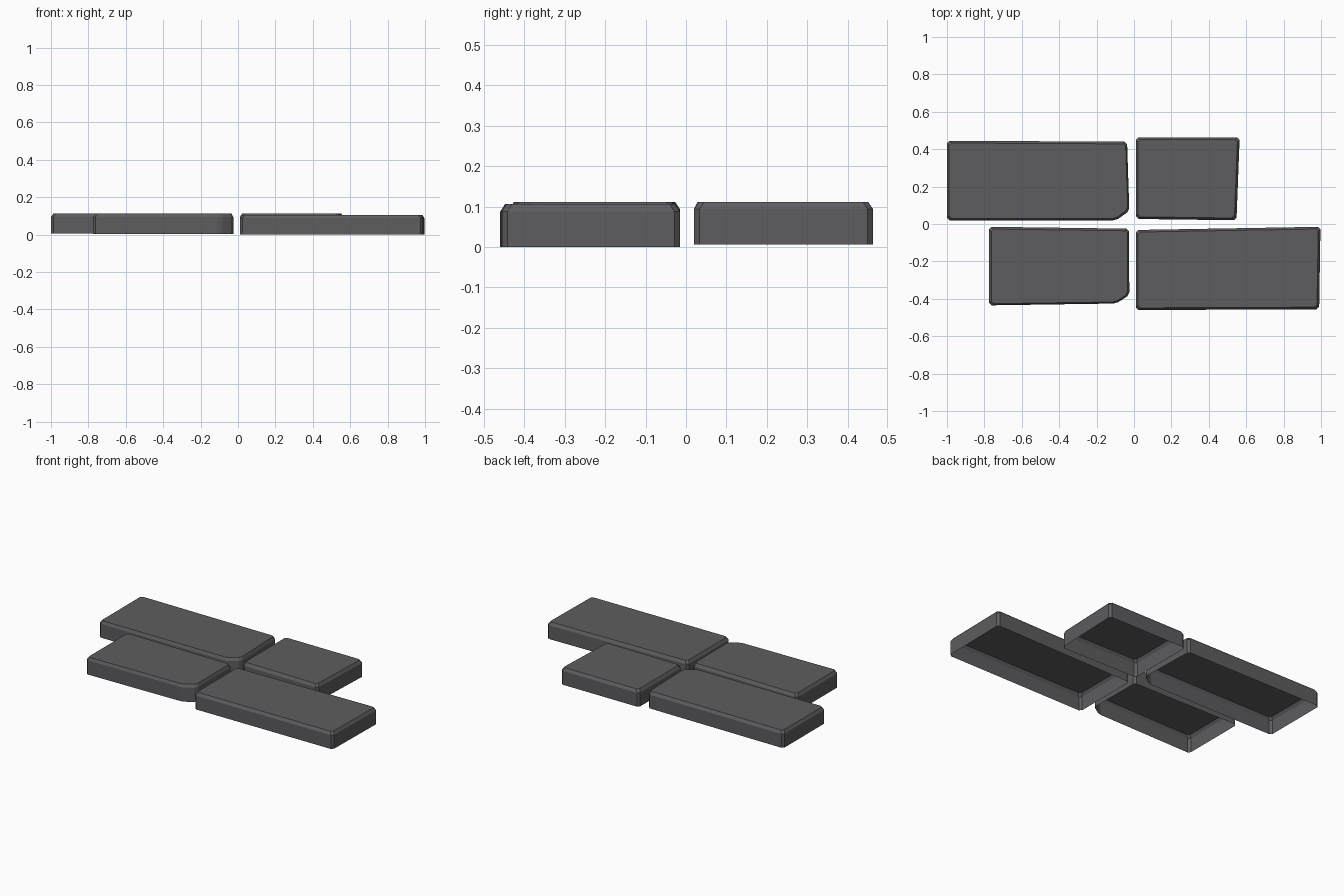
import bpy, bmesh
from mathutils import Vector

if "Cube" in bpy.data.objects:
    bpy.data.objects.remove(bpy.data.objects["Cube"])

stone = bpy.data.materials.new("dark grey stone")
stone.diffuse_color = (0.11, 0.11, 0.115, 1)
stone.use_nodes = True
stone.node_tree.nodes["Principled BSDF"].inputs["Base Color"].default_value = stone.diffuse_color


def trim_corners(pts, d):
    """Cut a small chamfer of length d off every corner of the outline."""
    out = []
    for i, p in enumerate(pts):
        p = Vector(p)
        for q in (Vector(pts[i - 1]), Vector(pts[(i + 1) % len(pts)])):
            out.append(p + (q - p).normalized() * d)
    return out


def slab(name, pts, z0, top):
    """Paving slab: open underneath, straight walls, bevelled top edge."""
    outline = trim_corners(pts, 0.014)
    c = sum(outline, Vector((0, 0))) / len(outline)
    hx = max(abs(p.x - c.x) for p in outline)
    hy = max(abs(p.y - c.y) for p in outline)
    bm = bmesh.new()
    rings = []
    for inset, drop in ((0, None), (0, 0.018), (0.012, 0)):
        ring = []
        for p in outline:
            x = c.x + (p.x - c.x) * (1 - inset / hx)
            y = c.y + (p.y - c.y) * (1 - inset / hy)
            ring.append(bm.verts.new((x, y, z0 if drop is None else top - drop)))
        rings.append(ring)
    n = len(outline)
    for a, b in zip(rings, rings[1:]):
        for i in range(n):
            j = (i + 1) % n
            bm.faces.new((a[i], a[j], b[j], b[i]))
    bm.faces.new(rings[-1])
    me = bpy.data.meshes.new(name)
    bm.to_mesh(me)
    bm.free()
    me.materials.append(stone)
    ob = bpy.data.objects.new(name, me)
    bpy.context.collection.objects.link(ob)


# Four uneven slabs, outlines counter-clockwise
slab("slab_back_left", [(-1, .02), (-.095, .02), (-.025, .07), (-.037, .44), (-1, .445)], .006, .112)
slab("slab_back_right", [(.01, .027), (.548, .02), (.565, .463), (.01, .463)], .006, .112)
slab("slab_front_left", [(-.775, -.435), (-.095, -.425), (-.025, -.38), (-.027, -.025), (-.775, -.015)], .004, .112)
slab("slab_front_right", [(.01, -.46), (.99, -.456), (.997, -.015), (.01, -.032)], 0, .106)
